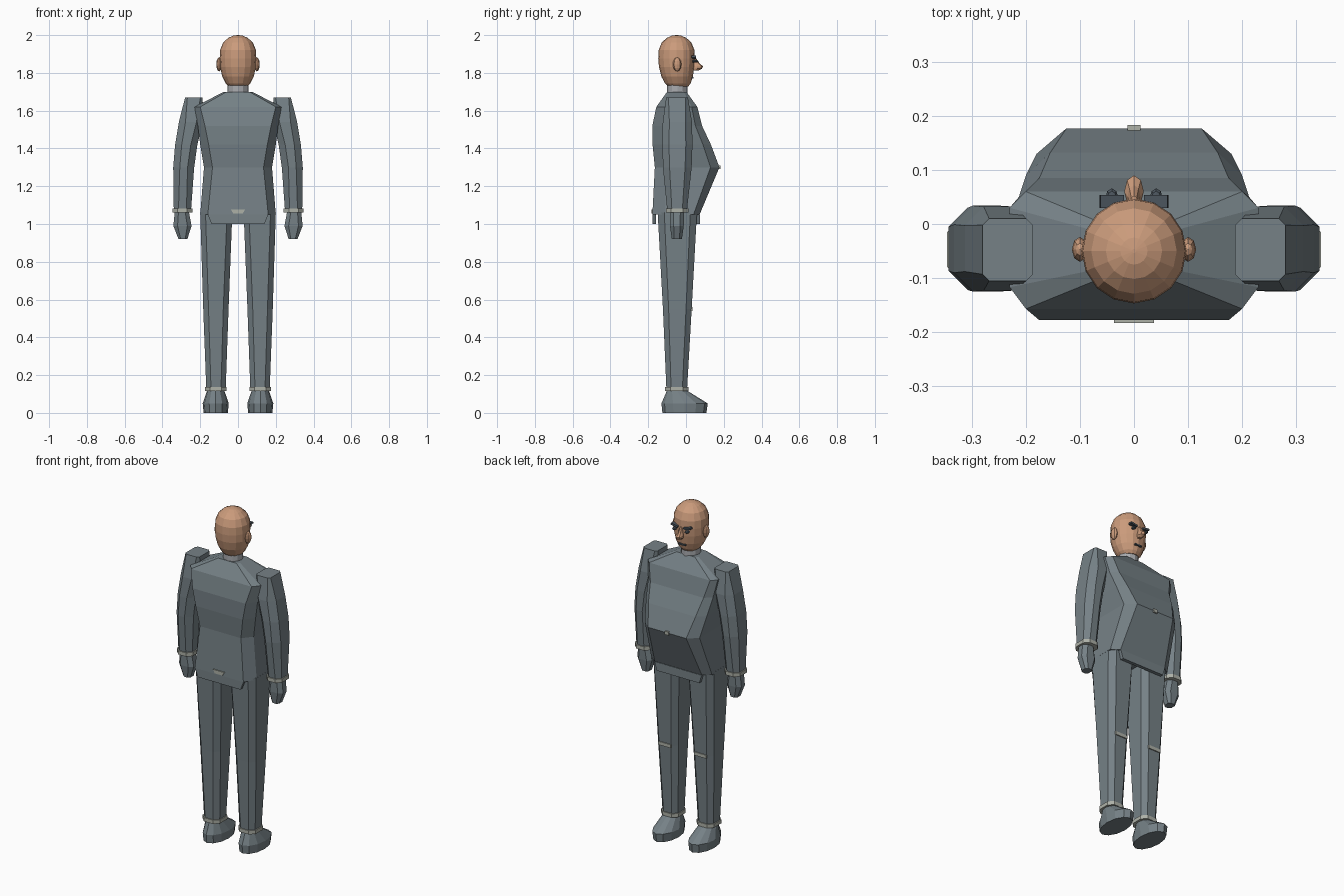
import bpy, bmesh, math
from mathutils import Matrix, Vector

if "Cube" in bpy.data.objects:
    bpy.data.objects.remove(bpy.data.objects["Cube"])


def material(name, rgb):
    m = bpy.data.materials.new(name)
    m.diffuse_color = (*rgb, 1)
    m.use_nodes = True
    m.node_tree.nodes["Principled BSDF"].inputs["Base Color"].default_value = m.diffuse_color
    return m


SUIT = material("suit grey", (0.18, 0.22, 0.24))
SKIN = material("skin", (0.60, 0.33, 0.20))
TRIM = material("pale trim", (0.42, 0.44, 0.39))
COLLAR = material("collar grey", (0.40, 0.41, 0.43))
DARK = material("brow grey", (0.07, 0.09, 0.11))


def finish(name, bm, mat, side=1):
    if side < 0:
        bmesh.ops.scale(bm, vec=(-1, 1, 1), verts=bm.verts)
    bmesh.ops.recalc_face_normals(bm, faces=bm.faces)
    me = bpy.data.meshes.new(name)
    bm.to_mesh(me)
    bm.free()
    me.materials.append(mat)
    ob = bpy.data.objects.new(name, me)
    bpy.context.collection.objects.link(ob)
    return ob


def loft(name, rings, mat, side=1):
    bm = bmesh.new()
    rows = [[bm.verts.new(p) for p in r] for r in rings]
    n = len(rows[0])
    for a, b in zip(rows, rows[1:]):
        for i in range(n):
            j = (i + 1) % n
            bm.faces.new((a[i], a[j], b[j], b[i]))
    bm.faces.new(rows[0])
    bm.faces.new(rows[-1])
    return finish(name, bm, mat, side)


def octagon(z, x0, x1, y0, y1, cx=0.03, cy=0.03):
    return [(x0 + cx, y0, z), (x1 - cx, y0, z), (x1, y0 + cy, z), (x1, y1 - cy, z),
            (x1 - cx, y1, z), (x0 + cx, y1, z), (x0, y1 - cy, z), (x0, y0 + cy, z)]


def ellipse(z, cx, rx, y0, y1, n=16):
    cy, ry = (y0 + y1) / 2, (y1 - y0) / 2
    return [(cx + rx * math.sin(2 * math.pi * i / n),
             cy + ry * math.cos(2 * math.pi * i / n), z) for i in range(n)]


def box(name, centre, size, mat, side=1, tilt=0):
    bm = bmesh.new()
    bmesh.ops.create_cube(bm, size=1, matrix=Matrix.Translation(centre)
                          @ Matrix.Rotation(tilt, 4, 'Y') @ Matrix.Diagonal((*size, 1)))
    return finish(name, bm, mat, side)


def ball(name, centre, radii, mat, side=1, u=10, v=6):
    bm = bmesh.new()
    bmesh.ops.create_uvsphere(bm, u_segments=u, v_segments=v, radius=1,
                              matrix=Matrix.Translation(centre) @ Matrix.Diagonal((*radii, 1)))
    return finish(name, bm, mat, side)


def panel(name, z0, z1, w0, w1, y0, y1, mat):
    # upright trapezoid plate centred on x
    return loft(name, [[(-w, y0, z), (w, y0, z), (w, y1, z), (-w, y1, z)]
                       for z, w in ((z0, w0), (z1, w1))], mat)


# Jacket: z, back half width, back y, side x, side back y, side front y, front half width, front y
jacket = []
for z, xb, yb, xs, sb, sf, xf, yf in (
        (1.05, .16, -.178, .20, -.11, .04, .155, .072),
        (1.30, .135, -.165, .18, -.11, .13, .125, .177),
        (1.42, .155, -.177, .20, -.12, .09, .155, .132),
        (1.52, .175, -.178, .213, -.12, .05, .175, .085),
        (1.62, .20, -.157, .23, -.117, .03, .20, .06),
        (1.70, .06, -.10, .075, -.085, -.012, .06, .002)):
    jacket.append([(-xb, yb, z), (xb, yb, z), (xs, sb, z), (xs, sf, z),
                   (xf, yf, z), (-xf, yf, z), (-xs, sf, z), (-xs, sb, z)])
loft("jacket", jacket, SUIT)
panel("jacket_back_tail", 1.0, 1.05, .14, .16, -.177, -.16, SUIT)
panel("jacket_front_tail", 1.0, 1.05, .14, .155, .055, .075, SUIT)
panel("back_tab", 1.055, 1.076, .025, .037, -.183, -.174, TRIM)
box("belly_button", (0, .178, 1.30), (.024, .010, .02), TRIM)
loft("collar", [ellipse(z, 0, .055, -.1, .008, 12) for z in (1.69, 1.735)], COLLAR)

# Head: bottom to crown
loft("head", [ellipse(z, 0, r, a, b) for z, r, a, b in (
    (1.728, .050, -.095, .012), (1.745, .065, -.112, .025), (1.78, .083, -.13, .036),
    (1.83, .095, -.143, .044), (1.875, .097, -.147, .047), (1.92, .095, -.145, .045),
    (1.96, .079, -.129, .029), (1.985, .052, -.102, .002), (1.997, .025, -.075, -.025),
    (2.0, .004, -.054, -.046))], SKIN)
loft("nose", [ellipse(z, 0, r, .03, b, 8) for z, r, b in (
    (1.812, .010, .065), (1.822, .017, .085), (1.835, .018, .09),
    (1.85, .012, .072), (1.88, .007, .052))], SKIN)
box("mouth", (0, .033, 1.773), (.045, .014, .008), DARK)

for s, tag in ((1, "right"), (-1, "left")):
    # Face details
    ball("ear_" + tag, (.10, -.047, 1.845), (.015, .023, .037), SKIN, s, 8, 6)
    box("brow_" + tag, (.041, .042, 1.882), (.044, .024, .011), DARK, s, -.18)
    ball("eye_" + tag, (.041, .048, 1.862), (.012, .018, .008), DARK, s, 8, 4)

    # Sleeve, cuff and hand
    loft("sleeve_" + tag, [octagon(*r) for r in (
        (1.08, .248, .34, -.10, .006, .025, .025),
        (1.30, .232, .343, -.122, .03, .035, .035),
        (1.42, .215, .333, -.125, .034, .035, .035),
        (1.54, .185, .313, -.123, .032, .035, .035),
        (1.67, .187, .28, -.105, .01, .012, .012))], SUIT, s)
    loft("sleeve_cuff_" + tag, [octagon(z, .242, .346, -.106, .012, .027, .027)
                                for z in (1.06, 1.082)], TRIM, s)
    loft("hand_" + tag, [octagon(*r) for r in (
        (.92, .268, .315, -.075, -.022, .012, .012),
        (.99, .246, .342, -.085, -.012, .022, .02),
        (1.065, .26, .335, -.085, -.01, .02, .02))], SUIT, s)

    # Trouser leg, hem and knee strip
    loft("trouser_leg_" + tag, [octagon(*r) for r in (
        (.13, .065, .168, -.104, .006, .025, .025),
        (.55, .050, .184, -.122, .030, .028, .03),
        (1.06, .030, .20, -.15, .058, .028, .035))], SUIT, s)
    loft("trouser_hem_" + tag, [octagon(z, .060, .174, -.11, .012, .027, .027)
                                for z in (.115, .137)], TRIM, s)
    box("knee_strip_" + tag, (.117, .031, .55), (.082, .009, .02), TRIM, s)

    # Shoe
    loft("shoe_" + tag, [ellipse(*r) for r in (
        (0, .118, .064, -.125, .108, 12), (.05, .118, .069, -.13, .115, 12),
        (.12, .118, .045, -.10, .002, 12))], SUIT, s)
